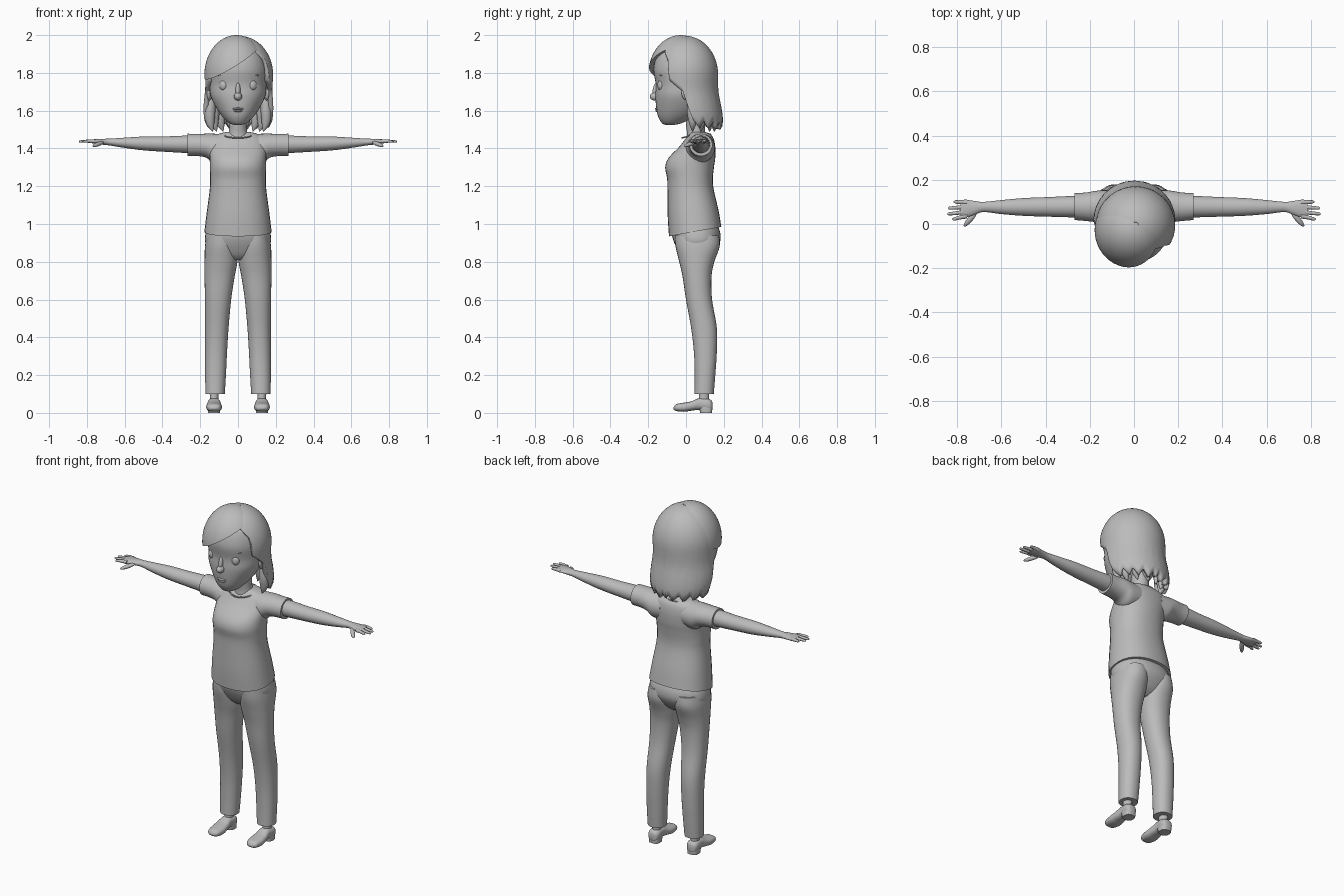
import bpy, bmesh, math
from mathutils import Vector, Matrix

cube = bpy.data.objects.get("Cube")
if cube:
    bpy.data.objects.remove(cube, do_unlink=True)

grey = bpy.data.materials.new("plain_grey")
grey.use_nodes = True
grey.diffuse_color = (0.5, 0.5, 0.5, 1)
grey.node_tree.nodes["Principled BSDF"].inputs["Base Color"].default_value = (0.5, 0.5, 0.5, 1)


def finish(name, bm, angle=50):
    bmesh.ops.recalc_face_normals(bm, faces=bm.faces)
    mesh = bpy.data.meshes.new(name)
    bm.to_mesh(mesh)
    bm.free()
    mesh.materials.append(grey)
    obj = bpy.data.objects.new(name, mesh)
    bpy.context.collection.objects.link(obj)
    bpy.ops.object.select_all(action="DESELECT")
    obj.select_set(True)
    bpy.context.view_layer.objects.active = obj
    bpy.ops.object.shade_smooth_by_angle(angle=math.radians(angle))
    return obj


def smooth_sections(rows, steps=5):
    """Catmull-Rom interpolation between cross-sections."""
    out = []
    for i in range(len(rows) - 1):
        p0, p1, p2, p3 = (rows[min(max(i + k, 0), len(rows) - 1)] for k in (-1, 0, 1, 2))
        for s in range(steps):
            t = s / steps
            out.append([0.5 * (2 * b + (c - a) * t + (2 * a - 5 * b + 4 * c - d) * t * t
                               + (3 * b - a - 3 * c + d) * t ** 3)
                        for a, b, c, d in zip(p0, p1, p2, p3)])
    return out + [list(rows[-1])]


def tube(name, axis, rows, side=1, seg=32, power=1.0, warp=None):
    """Loft of ellipses; a row is position, then min and max on the two other axes."""
    order = {"x": (0, 1, 2), "y": (1, 0, 2), "z": (2, 0, 1)}[axis]
    bm = bmesh.new()
    rings = []
    for pos, a0, a1, b0, b1 in smooth_sections(rows):
        ring = []
        for k in range(seg):
            ang = 2 * math.pi * k / seg
            c, s = math.cos(ang), math.sin(ang)
            c, s = (math.copysign(abs(v) ** power, v) for v in (c, s))
            co = Vector()
            co[order[0]] = pos
            co[order[1]] = (a0 + a1) / 2 + c * (a1 - a0) / 2
            co[order[2]] = (b0 + b1) / 2 + s * (b1 - b0) / 2
            if warp:
                warp(co)
            co.x *= side
            ring.append(bm.verts.new(co))
        rings.append(ring)
    for lo, hi in zip(rings, rings[1:]):
        for k in range(seg):
            n = (k + 1) % seg
            bm.faces.new((lo[k], lo[n], hi[n], hi[k]))
    bm.faces.new(rings[0])
    bm.faces.new(rings[-1])
    return finish(name, bm)


def ball(name, centre, radii, rot=(0, 0, 0), cut=None):
    bm = bmesh.new()
    bmesh.ops.create_uvsphere(bm, u_segments=48 if cut else 24, v_segments=32 if cut else 14, radius=1)
    turn = Matrix.Rotation(rot[2], 4, "Z") @ Matrix.Rotation(rot[1], 4, "Y") @ Matrix.Rotation(rot[0], 4, "X")
    bm.transform(Matrix.Translation(centre) @ turn @ Matrix.Diagonal((*radii, 1)))
    if cut:
        geom = bm.verts[:] + bm.edges[:] + bm.faces[:]
        res = bmesh.ops.bisect_plane(bm, geom=geom, plane_co=cut[0], plane_no=cut[1], clear_inner=True)
        bmesh.ops.holes_fill(bm, edges=[e for e in bm.edges if e.is_boundary], sides=0)
    return finish(name, bm)


# Shirt, with a hem that rises to the back
def hem(co):
    co.z += 0.18 * (co.y - 0.05) * max(0, (1.2 - co.z) / 0.24)


tube("shirt", "z", [
    (0.96, -.178, .178, -.09, .187), (1.06, -.166, .166, -.097, .172), (1.18, -.15, .15, -.098, .147),
    (1.24, -.148, .148, -.1, .142), (1.3, -.149, .149, -.11, .148), (1.35, -.15, .15, -.092, .155),
    (1.41, -.152, .152, -.035, .155), (1.455, -.14, .14, .0, .145), (1.478, -.1, .1, .02, .125),
    (1.488, -.055, .055, .03, .1)], power=0.88, warp=hem)

# Neck and collar line
tube("neck", "z", [(1.42, -.065, .065, -.0, .11), (1.48, -.05, .05, .005, .1),
                   (1.53, -.046, .046, .0, .1), (1.62, -.05, .05, .0, .1)])
curve = bpy.data.curves.new("collar", "CURVE")
curve.dimensions = "3D"
curve.bevel_depth = 0.004
spline = curve.splines.new("POLY")
spline.points.add(31)
spline.use_cyclic_u = True
for k, p in enumerate(spline.points):
    a = 2 * math.pi * k / 32
    y = 0.055 + 0.075 * math.sin(a)
    p.co = (0.078 * math.cos(a), y, 1.475 + 0.25 * min(0, y - 0.055), 1)
curve.materials.append(grey)
bpy.context.collection.objects.link(bpy.data.objects.new("collar", curve))

# Hips
tube("hips", "z", [(0.81, -.06, .06, .0, .1), (0.84, -.14, .14, -.03, .14), (0.9, -.173, .173, -.062, .178),
                   (0.95, -.172, .172, -.075, .182), (1.0, -.155, .155, -.07, .165)], power=0.9)

for side, tag in ((1, "left"), (-1, "right")):
    # Trouser legs and ankles
    tube(tag + "_trouser_leg", "z", [
        (0.1, .07, .172, .045, .147), (0.2, .064, .174, .046, .155), (0.32, .058, .174, .042, .163),
        (0.45, .05, .174, .027, .163), (0.6, .036, .175, .0, .138), (0.72, .018, .177, -.018, .135),
        (0.8, .003, .177, -.036, .15), (0.88, .0, .175, -.055, .178), (0.94, .01, .165, -.06, .175)],
        side, power=0.92)
    tube(tag + "_ankle", "z", [(0.04, .1, .152, .06, .125), (0.08, .103, .149, .068, .122),
                               (0.14, .1, .152, .068, .125)], side, seg=20)
    # Shoes
    tube(tag + "_shoe", "y", [
        (-.066, .115, .14, .02, .03), (-.052, .094, .16, .01, .046), (-.01, .085, .168, .006, .054),
        (.03, .088, .166, .012, .062), (.07, .093, .16, .016, .078), (.115, .092, .161, .012, .076),
        (.135, .1, .153, .012, .066), (.141, .115, .138, .02, .05)], side, seg=24, power=0.8)
    tube(tag + "_shoe_heel", "z", [(0, .095, .158, .075, .138), (.015, .094, .159, .072, .139),
                                   (.03, .094, .159, .07, .139)], side, power=0.7)
    # Sleeves, arms and hands
    tube(tag + "_sleeve", "x", [
        (.07, -.0, .15, 1.33, 1.476), (.13, -.0, .153, 1.325, 1.478), (.17, .008, .15, 1.352, 1.478),
        (.22, .014, .142, 1.36, 1.477), (.268, .018, .14, 1.36, 1.478)], side)
    tube(tag + "_arm", "x", [
        (.15, .03, .128, 1.374, 1.468), (.27, .03, .127, 1.376, 1.468), (.38, .033, .122, 1.382, 1.464),
        (.5, .037, .117, 1.39, 1.463), (.6, .045, .108, 1.403, 1.457), (.68, .054, .1, 1.416, 1.452),
        (.72, .042, .104, 1.42, 1.451), (.76, .03, .11, 1.425, 1.449), (.785, .032, .106, 1.43, 1.446)],
        side, seg=28)
    for finger, y, tip_y, tip in (("index", .036, .022, .822), ("middle", .056, .046, .843),
                                  ("ring", .078, .072, .84), ("little", .098, .1, .816)):
        mid = (y + tip_y) / 2
        tube(f"{tag}_{finger}_finger", "x", [
            (.755, y - .011, y + .011, 1.427, 1.448), (.79, mid - .009, mid + .009, 1.43, 1.447),
            (tip - .008, tip_y - .007, tip_y + .007, 1.431, 1.443),
            (tip, tip_y - .002, tip_y + .002, 1.435, 1.439)], side, seg=12)
    ball(tag + "_thumb", (.74 * side, .022, 1.423), (.045, .012, .011), (0, .25 * side, -.85 * side))
    # Eyes, brows and ears
    ball(tag + "_eye", (.079 * side, -.136, 1.735), (.021, .014, .026), (0, 0, .4 * side))
    ball(tag + "_eyebrow", (.084 * side, -.138, 1.79), (.03, .008, .005), (0, .12 * side, .45 * side))
    ball(tag + "_ear", (.152 * side, .0, 1.69), (.012, .024, .036), (.2, 0, .3 * side))

# Head, nose and lips
tube("head", "z", [
    (1.525, -.02, .02, -.11, -.06), (1.535, -.048, .048, -.128, -.02), (1.57, -.084, .084, -.148, .05),
    (1.62, -.118, .118, -.158, .1), (1.68, -.145, .145, -.162, .12), (1.74, -.151, .151, -.16, .135),
    (1.82, -.154, .154, -.172, .14), (1.9, -.13, .13, -.15, .12), (1.95, -.08, .08, -.1, .08)],
    seg=40, power=0.95)
ball("nose", (0, -.162, 1.675), (.021, .03, .022))
ball("nose_bridge", (0, -.156, 1.71), (.013, .02, .045), (-.2, 0, 0))
ball("upper_lip", (0, -.154, 1.61), (.03, .011, .006))
ball("lower_lip", (0, -.15, 1.599), (.024, .012, .007))

# Hair shell: columns around the head, each starting at its own lower edge
hair_rows = smooth_sections([
    (1.44, -.125, .13, -.1, .165), (1.5, -.158, .163, -.12, .188), (1.55, -.178, .182, -.14, .196),
    (1.62, -.183, .187, -.165, .187), (1.7, -.174, .182, -.175, .172), (1.79, -.172, .186, -.18, .17)], 12)
edge = ((0, 1.93), (35, 1.93), (56, 1.87), (62, 1.76), (86, 1.7), (94, 1.53), (180, 1.515))


def hair_bottom(deg):
    d = abs(deg)
    for (d0, z0), (d1, z1) in zip(edge, edge[1:]):
        if d <= d1:
            z = z0 + (z1 - z0) * (d - d0) / (d1 - d0)
            break
    if d > 94:
        z += 0.045 * (abs((d - 94) % 20 - 10) / 10 - 0.5)
    return z


def hair_point(deg, z):
    row = min(hair_rows, key=lambda r: abs(r[0] - min(z, 1.79)))
    k = math.sqrt(max(0, 1 - (max(0, z - 1.79) / 0.206) ** 2))
    a = math.radians(deg)
    x = (row[1] + row[2]) / 2 + k * math.sin(a) * (row[2] - row[1]) / 2
    y = (row[3] + row[4]) / 2 - k * math.cos(a) * (row[4] - row[3]) / 2
    return Vector((x, y, z))


bm = bmesh.new()
cols, levels = 144, 24
grid = []
for c in range(cols):
    deg = -180 + 360 * c / cols
    low = hair_bottom(deg)
    grid.append([bm.verts.new(hair_point(deg, low + (1.9955 - low) * (1 - (1 - r / levels) ** 2)))
                 for r in range(levels + 1)])
for c in range(cols):
    n = (c + 1) % cols
    for r in range(levels):
        bm.faces.new((grid[c][r], grid[n][r], grid[n][r + 1], grid[c][r + 1]))
bmesh.ops.remove_doubles(bm, verts=bm.verts, dist=0.0002)
hair = finish("hair", bm)
thick = hair.modifiers.new("thickness", "SOLIDIFY")
thick.thickness = 0.025
thick.offset = -1

# Locks hanging inside the hair, beside and behind the neck
for side, tag in ((1, "left"), (-1, "right")):
    for i, (x, y, r) in enumerate(((.15, .035, .03), (.13, .08, .032), (.095, .125, .03), (.04, .15, .03))):
        tube(f"{tag}_lock_{i}", "z", [
            (1.49, x - .018, x - .014, y - .002, y + .002), (1.53, x - r * .8, x + r * .6, y - r * .6, y + r * .6),
            (1.6, x - r, x + r * .9, y - r, y + r * .9), (1.7, x - r, x + r * .4, y - r * .8, y + r * .5)],
            side, seg=16)

# Swept fringe over the forehead
a, b, c = Vector((-.175, -.06, 1.765)), Vector((0, -.19, 1.845)), Vector((.12, 0, 1.955))
ball("fringe", (-.008, -.028, 1.79), (.17, .172, .21), cut=(a, (b - a).cross(c - a)))
